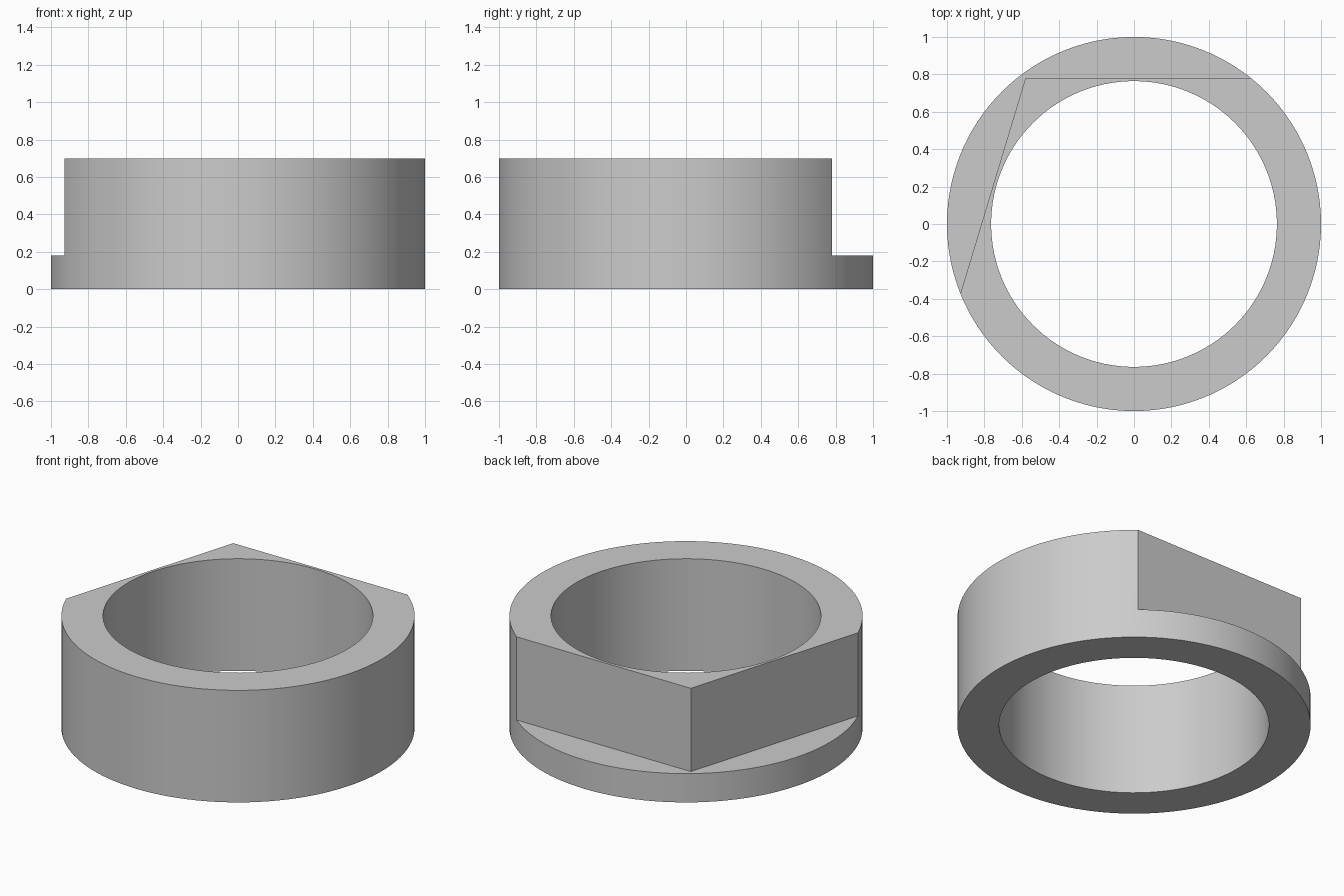
import bpy, bmesh
from math import cos, sin, acos, radians, tau

cube = bpy.data.objects.get("Cube")
if cube:
    bpy.data.objects.remove(cube)

OUTER, INNER = 1.0, 0.764
HEIGHT, LEDGE = 0.7, 0.18
FLAT = 0.781                                # distance of each flat from the axis
NORMALS = [radians(90), radians(163.2)]     # facing directions of the two flats
SEGMENTS = 120

# Angles round the ring, with extra ones at the flats' ends and shared corner
half = acos(FLAT / OUTER)
breaks = [NORMALS[0] - half, sum(NORMALS) / 2, NORMALS[1] + half]
angles = [tau * i / SEGMENTS for i in range(SEGMENTS)]
angles = [a for a in angles if all(abs(a - b) > 0.008 for b in breaks)]
angles = sorted(angles + breaks)


def cut_radius(a):
    """Radius of the upper outline, where the flats trim the circle."""
    reach = [FLAT / cos(a - n) for n in NORMALS if cos(a - n) > 0.1]
    r = min([OUTER] + reach)
    return OUTER if OUTER - r < 1e-5 else r


def loop(bm, radius, z):
    return [bm.verts.new((radius(a) * cos(a), radius(a) * sin(a), z)) for a in angles]


# Ring body: loops from the inside bottom, round the outside, to the inside top
bm = bmesh.new()
loops = [
    loop(bm, lambda a: INNER, 0),
    loop(bm, lambda a: OUTER, 0),
    loop(bm, lambda a: OUTER, LEDGE),
    loop(bm, cut_radius, LEDGE),
    loop(bm, cut_radius, HEIGHT),
    loop(bm, lambda a: INNER, HEIGHT),
]
count = len(angles)
for low, high in zip(loops, loops[1:] + loops[:1]):
    for i in range(count):
        j = (i + 1) % count
        bm.faces.new((low[i], low[j], high[j], high[i]))

# Close the ledge where it narrows to nothing
bmesh.ops.remove_doubles(bm, verts=bm.verts, dist=1e-4)
bmesh.ops.recalc_face_normals(bm, faces=bm.faces)

mesh = bpy.data.meshes.new("ring_body")
bm.to_mesh(mesh)
bm.free()
ring = bpy.data.objects.new("ring_body", mesh)
bpy.context.collection.objects.link(ring)

# Plain grey
grey = bpy.data.materials.new("light grey")
grey.use_nodes = True
colour = (0.6, 0.6, 0.6, 1)
grey.diffuse_color = colour
grey.node_tree.nodes["Principled BSDF"].inputs["Base Color"].default_value = colour
mesh.materials.append(grey)

# Smooth round walls, sharp rims and flats
bpy.ops.object.select_all(action="DESELECT")
ring.select_set(True)
bpy.context.view_layer.objects.active = ring
bpy.ops.object.shade_smooth_by_angle(angle=radians(25))
